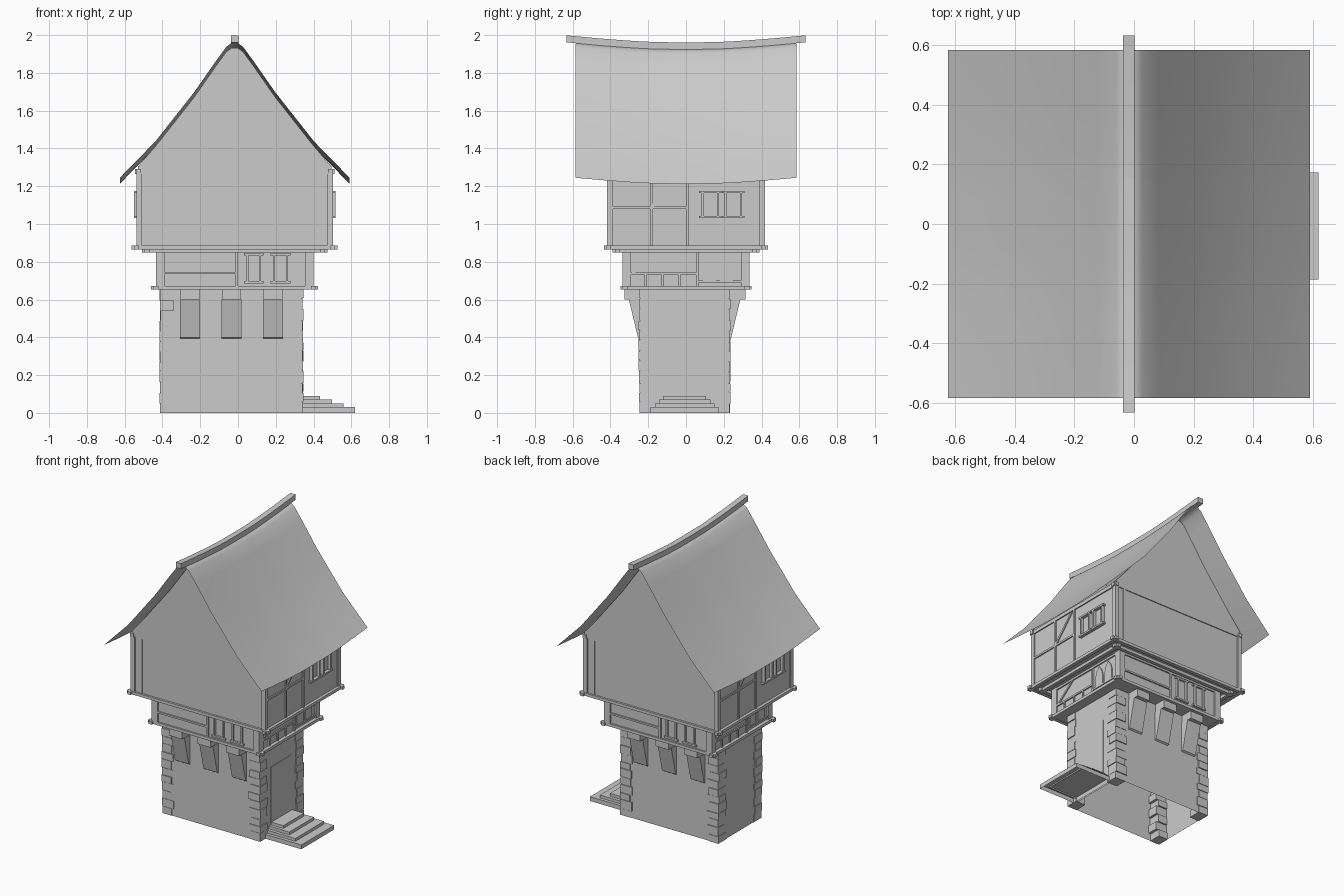
import bpy, bmesh, random
from mathutils import Vector

random.seed(4)
old = bpy.data.objects.get("Cube")
if old:
    bpy.data.objects.remove(old)

grey = bpy.data.materials.new("plain_grey")
grey.use_nodes = True
grey.diffuse_color = (0.6, 0.6, 0.6, 1)
grey.node_tree.nodes["Principled BSDF"].inputs["Base Color"].default_value = grey.diffuse_color

CX = -0.0175            # centre line of the house
TX, TY = -0.035, -0.0075  # centre of the stone tower


def finish(name, bm, fix=True):
    if fix:
        bmesh.ops.recalc_face_normals(bm, faces=bm.faces)
    mesh = bpy.data.meshes.new(name)
    bm.to_mesh(mesh)
    bm.free()
    mesh.materials.append(grey)
    ob = bpy.data.objects.new(name, mesh)
    bpy.context.collection.objects.link(ob)
    return ob


def add_prism(bm, pts, shift):
    verts = [bm.verts.new(p) for p in pts]
    face = bm.faces.new(verts)
    out = bmesh.ops.extrude_face_region(bm, geom=[face], use_keep_orig=True)
    moved = [v for v in out["geom"] if isinstance(v, bmesh.types.BMVert)]
    bmesh.ops.translate(bm, verts=moved, vec=shift)


def boxes(name, items, twin=False, skip_bottom=False):
    """Boxes as (x0, x1, y0, y1, z0, z1) from the centre line; twin adds the half-turn copy."""
    bm = bmesh.new()
    items = list(items)
    if twin:
        items += [(-b, -a, -d, -c, e, f) for a, b, c, d, e, f in items]
    for a, b, c, d, e, f in items:
        geo = bmesh.ops.create_cube(bm, size=1)["verts"]
        for v in geo:
            v.co = Vector((CX + (a + b) / 2 + v.co.x * (b - a),
                           (c + d) / 2 + v.co.y * (d - c),
                           (e + f) / 2 + v.co.z * (f - e)))
        if skip_bottom:
            low = [p for p in {q for v in geo for q in v.link_faces}
                   if all(abs(v.co.z - e) < 1e-5 for v in p.verts)]
            bmesh.ops.delete(bm, geom=low, context="FACES_ONLY")
    return finish(name, bm)


def ring(name, hx, hy, z0, z1, w=0.025, e=0.013):
    """Four beams crossing at the corners."""
    items = []
    for s in (-1, 1):
        y = s * (hy - e - w / 2)
        x = s * (hx - e - w / 2)
        items.append((-hx, hx, y - w / 2, y + w / 2, z0, z1))
        items.append((x - w / 2, x + w / 2, -hy, hy, z0, z1))
    boxes(name, items)


def posts(name, hx, hy, w, z0, z1):
    boxes(name, [(min(i * hx, i * (hx - w)), max(i * hx, i * (hx - w)),
                  min(j * hy, j * (hy - w)), max(j * hy, j * (hy - w)), z0, z1)
                 for i in (-1, 1) for j in (-1, 1)])


def window_frame(u0, u1, z0, z1, w=0.012):
    """Bars (u0, u1, z0, z1) around an opening, with projecting head and sill."""
    return [(u0, u0 + w, z0, z1), (u1 - w, u1, z0, z1),
            (u0 - w, u1 + w, z0 - w / 2, z0 + w / 2), (u0 - w, u1 + w, z1 - w / 2, z1 + w / 2)]


def on_front(bars, y, out):
    return [(a, b, y - out, y + 0.005, c, d) for a, b, c, d in bars]


def on_side(bars, x, out):
    return [(x - 0.005, x + out, a, b, c, d) for a, b, c, d in bars]


# Stone tower, open underneath
HX, HY = 0.374, 0.236
DX = TX - CX
boxes("tower_wall", [(DX - HX, DX + HX, TY - HY, TY + HY, 0, 0.655)], skip_bottom=True)

# Rough corner stones
stones = []
rows = 12
for i in (-1, 1):
    for j in (-1, 1):
        z = 0
        for r in range(rows):
            top = 0.655 if r == rows - 1 else (r + 1) * 0.655 / rows + random.uniform(-0.007, 0.007)
            wide = 0.012 * (r % 2)
            lx = 0.075 + wide + random.uniform(-0.004, 0.004)
            ly = 0.087 - wide + random.uniform(-0.004, 0.004)
            ox, oy = HX + random.uniform(0.002, 0.008), HY + random.uniform(0.002, 0.008)
            xs = sorted((DX + i * ox, DX + i * (ox - lx)))
            ys = sorted((TY + j * oy, TY + j * (oy - ly)))
            stones.append((*xs, *ys, z, top - 0.003))
            z = top
boxes("corner_stones", stones)

# Door and steps
door_x = DX + HX
boxes("door", [(door_x - 0.005, door_x + 0.004, -0.125, 0.105, 0.08, 0.475)])
for n in range(4):
    half = 0.18 - n * 0.022
    boxes("step_%d" % (n + 1), [(door_x - 0.01, 0.638 - n * 0.062, -0.007 - half, -0.007 + half,
                                 n * 0.02, 0.03 + n * 0.02)], skip_bottom=True)

# Tapered brackets and blocks carrying the middle storey
bm = bmesh.new()
for s in (-1, 1):
    for k in (-1, 0, 1):
        x = TX + k * 0.22 - 0.053
        wall, tip = TY + s * HY * 0.98, TY + s * 0.295
        add_prism(bm, [(x, wall, 0.39), (x, TY + s * 0.247, 0.4), (x, tip, 0.6), (x, wall, 0.6)],
                  (0.106, 0, 0))
finish("brackets", bm)
boxes("bracket_blocks", [(DX + k * 0.22 - 0.05, DX + k * 0.22 + 0.05, -0.325, 0.315, 0.6, 0.655)
                         for k in (-1, 0, 1)])

# Middle storey
MX, MY = 0.405, 0.323
boxes("middle_wall", [(-MX, MX, -MY, MY, 0.655, 0.87)])
ring("middle_sill_beams", 0.442, 0.348, 0.652, 0.672)
posts("middle_corner_posts", 0.416, 0.335, 0.045, 0.67, 0.868)
front_bars = [(0.003, 0.018, 0.67, 0.866), (-0.372, 0.372, 0.852, 0.866), (-0.372, 0.003, 0.735, 0.747)]
boxes("middle_front_timbers", on_front(front_bars, -MY, 0.009), twin=True)
frames = window_frame(0.06, 0.14, 0.692, 0.84) + window_frame(0.202, 0.283, 0.692, 0.84)
boxes("middle_windows", on_front(frames, -MY, 0.014), twin=True)
side_bars = [(0.052, 0.066, 0.67, 0.866), (-0.295, 0.052, 0.73, 0.742), (-0.295, 0.295, 0.852, 0.866),
             (0.066, 0.295, 0.69, 0.702)]
side_bars += [(-0.22 + k * 0.09, -0.21 + k * 0.09, 0.67, 0.73) for k in range(3)]
boxes("middle_side_timbers", on_side(side_bars, MX, 0.009), twin=True)

# Pointed side windows and diagonal braces
bm = bmesh.new()
for s in (-1, 1):
    x = CX + s * (MX - 0.001)
    for y in (0.125, 0.215):
        arch = [(-0.035, 0.702), (0.035, 0.702), (0.035, 0.77), (0.022, 0.81), (0, 0.838),
                (-0.022, 0.81), (-0.035, 0.77)]
        add_prism(bm, [(x, s * (y + u), z) for u, z in arch], (s * 0.008, 0, 0))
    brace = [(-0.29, 0.742), (-0.27, 0.742), (-0.13, 0.852), (-0.15, 0.852)]
    add_prism(bm, [(x, s * u, z) for u, z in brace], (s * 0.008, 0, 0))
    x = CX + s * 0.511
    brace = [(-0.19, 1.09), (-0.17, 1.09), (-0.01, 1.26), (-0.03, 1.26)]
    add_prism(bm, [(x, s * u, z) for u, z in brace], (s * 0.008, 0, 0))
finish("arched_windows_and_braces", bm)

# Upper storey
UX, UY = 0.512, 0.408
boxes("upper_wall", [(-UX, UX, -UY, UY, 0.87, 1.27)])
ring("upper_sill_beams", 0.545, 0.435, 0.865, 0.885)
ring("upper_inner_beams", 0.49, 0.39, 0.85, 0.872)
ring("upper_top_beams", 0.528, 0.422, 1.265, 1.29, e=0.008)
posts("upper_corner_posts", 0.52, 0.417, 0.03, 0.885, 1.27)
boxes("upper_front_posts", on_front([(-0.45, -0.435, 0.885, 1.27)], -UY, 0.005), twin=True)
bars = [(0, 0.015, 0.885, 1.27), (-0.19, -0.175, 0.885, 1.27), (-0.388, 0, 1.08, 1.093)]
boxes("upper_side_timbers", on_side(bars, UX, 0.008), twin=True)
frames = window_frame(0.082, 0.175, 1.037, 1.17) + window_frame(0.203, 0.297, 1.037, 1.17)
boxes("upper_windows", on_side(frames, UX, 0.022), twin=True)

# Roof sheet: half profile mirrored, swept along y with a sag in the middle
half = [(0.608, 1.213), (0.42, 1.405), (0.215, 1.665), (0.1, 1.83), (0.045, 1.905), (0.018, 1.925)]
profile = [(-x, z) for x, z in half] + half[::-1]


def sag(y):
    return 0.032 * max(0, (abs(y) - 0.12) / 0.465) ** 1.4


bm = bmesh.new()
lines = []
for n in range(17):
    y = -0.585 + n * 1.17 / 16
    lines.append([bm.verts.new((CX + x, y, z + sag(y))) for x, z in profile])
for p, q in zip(lines, lines[1:]):
    for k in range(len(profile) - 1):
        bm.faces.new((p[k], p[k + 1], q[k + 1], q[k]))
roof = finish("roof", bm)
for poly in roof.data.polygons:
    poly.use_smooth = True

# Gable walls just under the roof
bm = bmesh.new()
for s in (-1, 1):
    top = [(x, z + 0.006) for x, z in profile if abs(x) < 0.5]
    pts = [(-UX, 1.265), (-UX, 1.305)] + top + [(UX, 1.305), (UX, 1.265)]
    add_prism(bm, [(CX + x, s * 0.414, z) for x, z in pts], (0, -s * 0.015, 0))
finish("gable_walls", bm)

# Curved ridge beam
bm = bmesh.new()
prev = None
for n in range(17):
    y = -0.633 + n * 1.266 / 16
    z = 1.925 + sag(y)
    cur = [bm.verts.new((CX + x, y, z + h)) for x, h in
           ((-0.02, 0), (0.02, 0), (0.02, 0.037), (-0.02, 0.037))]
    if prev:
        for k in range(4):
            bm.faces.new((prev[k], prev[(k + 1) % 4], cur[(k + 1) % 4], cur[k]))
    if n in (0, 16):
        bm.faces.new(cur)
    prev = cur
finish("ridge_beam", bm)
